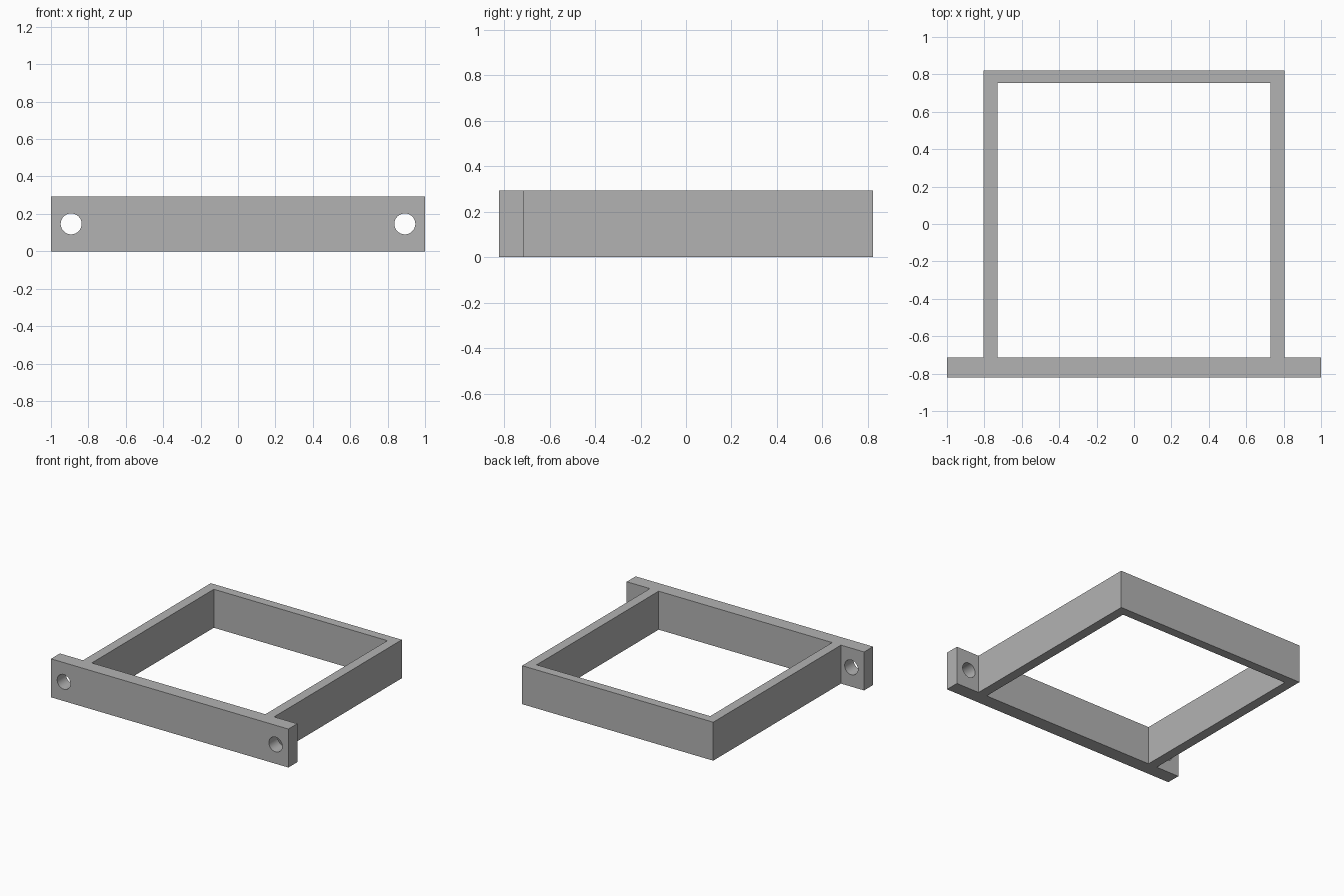
import bpy, bmesh, math

cube = bpy.data.objects.get("Cube")
if cube:
    bpy.data.objects.remove(cube, do_unlink=True)

HEIGHT = 0.293
BACK, FRONT = 0.822, -0.822      # outer extent in y
PLATE_BACK = -0.715              # rear face of the mounting plate
SIDE_OUT, SIDE_IN = 0.805, 0.731
BACK_IN = 0.753
HOLE_X, HOLE_R = 0.892, 0.056

grey = bpy.data.materials.new("plain grey")
grey.use_nodes = True
colour = (0.45, 0.45, 0.45, 1)
grey.diffuse_color = colour
grey.node_tree.nodes["Principled BSDF"].inputs["Base Color"].default_value = colour


def mirrored(half):
    """Close a right-hand half profile with its mirror image."""
    return half + [(-x, y) for x, y in reversed(half)]


# Bracket: T-ended outline and square opening, filled and raised
outer = mirrored([(1, FRONT), (1, PLATE_BACK), (SIDE_OUT, PLATE_BACK), (SIDE_OUT, BACK)])
inner = mirrored([(SIDE_IN, PLATE_BACK), (SIDE_IN, BACK_IN)])
bm = bmesh.new()
edges = []
for loop in (outer, inner):
    verts = [bm.verts.new((x, y, 0)) for x, y in loop]
    edges += [bm.edges.new((v, verts[i - 1])) for i, v in enumerate(verts)]
bmesh.ops.triangle_fill(bm, edges=edges, use_beauty=True)
raised = bmesh.ops.extrude_face_region(bm, geom=bm.faces[:], use_keep_orig=True)
top = [g for g in raised["geom"] if isinstance(g, bmesh.types.BMVert)]
bmesh.ops.translate(bm, verts=top, vec=(0, 0, HEIGHT))
bmesh.ops.recalc_face_normals(bm, faces=bm.faces)
mesh = bpy.data.meshes.new("mounting_frame")
bm.to_mesh(mesh)
bm.free()
mesh.materials.append(grey)
frame = bpy.data.objects.new("mounting_frame", mesh)
bpy.context.collection.objects.link(frame)

# Screw holes through both ears of the plate
for side, name in ((1, "left"), (-1, "right")):
    bpy.ops.mesh.primitive_cylinder_add(
        vertices=48, radius=HOLE_R, depth=0.4,
        location=(side * HOLE_X, (FRONT + PLATE_BACK) / 2, HEIGHT / 2),
        rotation=(math.pi / 2, 0, 0))
    cutter = bpy.context.object
    cutter.name = name + "_hole_cutter"
    cutter.data.materials.append(grey)
    cut = frame.modifiers.new(name + "_screw_hole", 'BOOLEAN')
    cut.operation, cut.solver, cut.object = 'DIFFERENCE', 'EXACT', cutter
    bpy.context.view_layer.objects.active = frame
    bpy.ops.object.select_all(action='DESELECT')
    frame.select_set(True)
    bpy.ops.object.modifier_apply(modifier=cut.name)
    bpy.data.objects.remove(cutter, do_unlink=True)

bpy.ops.object.shade_smooth_by_angle(angle=math.radians(30))
